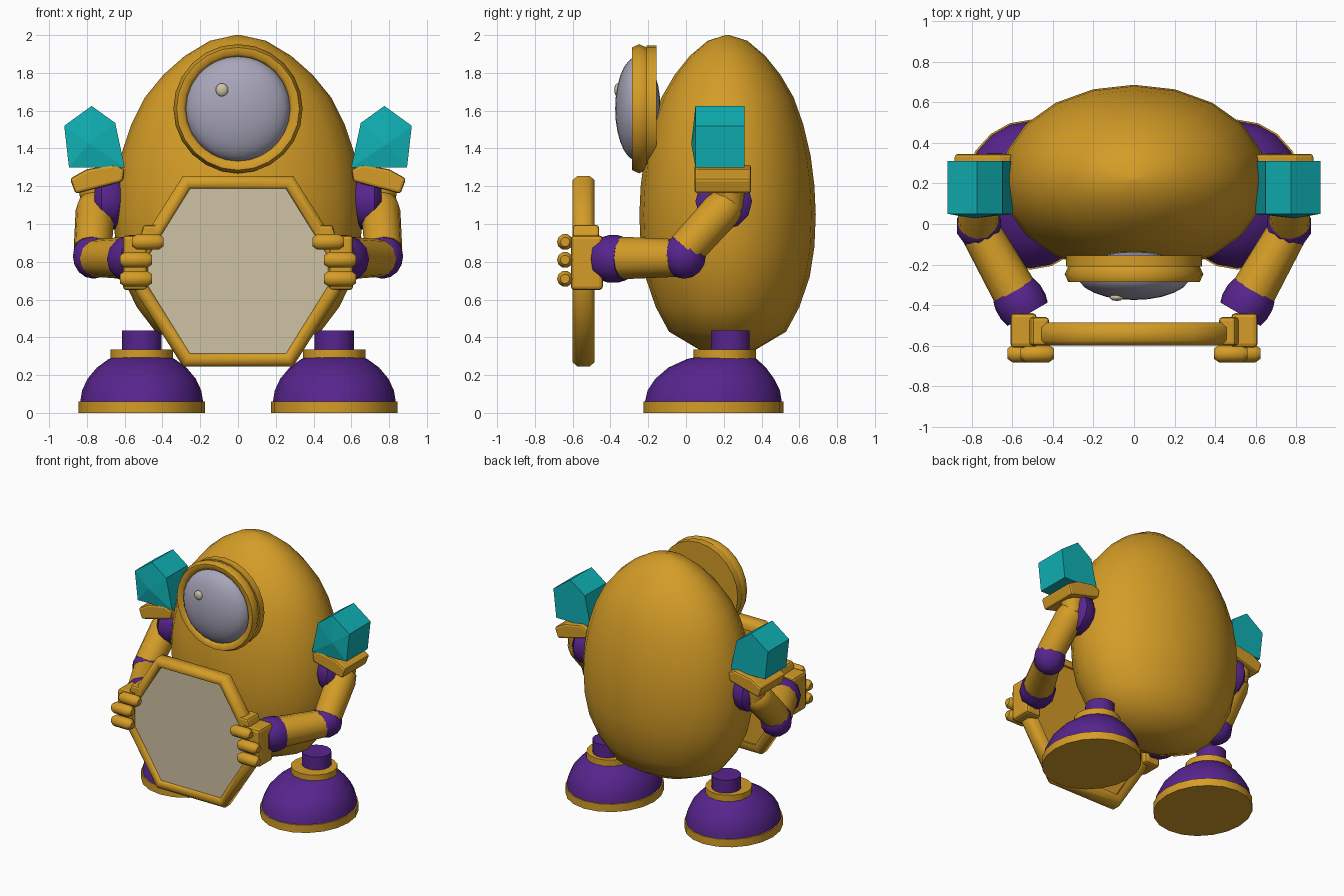
import bpy, bmesh, math
from mathutils import Vector, Matrix

if "Cube" in bpy.data.objects:
    bpy.data.objects.remove(bpy.data.objects["Cube"])


def material(name, rgb):
    m = bpy.data.materials.new(name)
    m.diffuse_color = (*rgb, 1)
    m.use_nodes = True
    m.node_tree.nodes["Principled BSDF"].inputs["Base Color"].default_value = m.diffuse_color
    return m


GOLD = material("gold", (0.66, 0.335, 0.02))
PURPLE = material("purple", (0.095, 0.018, 0.27))
TEAL = material("teal", (0.005, 0.44, 0.46))
GREY = material("lavender_grey", (0.39, 0.38, 0.49))
CREAM = material("cream", (0.62, 0.54, 0.37))


def finish(name, bm, mat, angle=35, bevel=0):
    """Turn a bmesh into a named object with one colour."""
    bmesh.ops.recalc_face_normals(bm, faces=bm.faces)
    me = bpy.data.meshes.new(name)
    bm.to_mesh(me)
    bm.free()
    me.materials.append(mat)
    ob = bpy.data.objects.new(name, me)
    bpy.context.collection.objects.link(ob)
    bpy.ops.object.select_all(action='DESELECT')
    ob.select_set(True)
    bpy.context.view_layer.objects.active = ob
    if angle:
        bpy.ops.object.shade_smooth_by_angle(angle=math.radians(angle))
    if bevel:
        mod = ob.modifiers.new("bevel", 'BEVEL')
        mod.width = bevel
        mod.segments = 2
    return ob


def loft(name, rings, mat, cx=0, n=20, angle=45, matrix=None):
    """Stack elliptical rings (z, rx, ry, cy); cap both ends."""
    bm = bmesh.new()
    loops = []
    for z, rx, ry, cy in rings:
        loops.append([bm.verts.new((cx + rx * math.cos(2 * math.pi * i / n),
                                    cy + ry * math.sin(2 * math.pi * i / n), z))
                      for i in range(n)])
    for a, b in zip(loops, loops[1:]):
        for i in range(n):
            j = (i + 1) % n
            bm.faces.new((a[i], a[j], b[j], b[i]))
    bm.faces.new(loops[0])
    bm.faces.new(loops[-1])
    if matrix:
        bm.transform(matrix)
    return finish(name, bm, mat, angle)


def tube(name, a, b, profile, mat, n=12, angle=45):
    """Round part from a to b; profile is (fraction along, radius)."""
    a, b = Vector(a), Vector(b)
    d = b - a
    m = Matrix.Translation(a) @ d.to_track_quat('Z', 'Y').to_matrix().to_4x4()
    return loft(name, [(t * d.length, r, r, 0) for t, r in profile], mat, 0, n, angle, m)


def ball(name, c, r, mat, n=16, m=10):
    bm = bmesh.new()
    bmesh.ops.create_uvsphere(bm, u_segments=n, v_segments=m, radius=1)
    bm.transform(Matrix.Translation(c) @ Matrix.Diagonal((*r, 1)))
    return finish(name, bm, mat, 60)


def prism(name, pts, y0, y1, mat, bevel=0, apex=None):
    """Extrude an x-z outline along y; apex makes a faceted front."""
    bm = bmesh.new()
    f = [bm.verts.new((x, y0, z)) for x, z in pts]
    k = [bm.verts.new((x, y1, z)) for x, z in pts]
    n = len(pts)
    for i in range(n):
        bm.faces.new((f[i], f[(i + 1) % n], k[(i + 1) % n], k[i]))
    bm.faces.new(k)
    if apex:
        p = bm.verts.new(apex)
        for i in range(n):
            bm.faces.new((f[i], f[(i + 1) % n], p))
    else:
        bm.faces.new(f)
    return finish(name, bm, mat, 0, bevel)


def hoop(name, outline, section, mat, angle=40):
    """Closed rim: outline(scale offset) gives x-z points, section is (offset, y)."""
    bm = bmesh.new()
    loops = [[bm.verts.new((x, y, z)) for x, z in outline(o)] for o, y in section]
    n = len(loops[0])
    for a, b in zip(loops, loops[1:] + loops[:1]):
        for i in range(n):
            j = (i + 1) % n
            bm.faces.new((a[i], a[j], b[j], b[i]))
    return finish(name, bm, mat, angle)


# Egg-shaped body
egg = [(0.325, 0.05), (0.335, 0.15), (0.43, 0.31), (0.56, 0.38), (0.72, 0.435),
       (0.88, 0.46), (1.05, 0.467), (1.2, 0.46), (1.36, 0.44), (1.53, 0.40),
       (1.67, 0.35), (1.79, 0.28), (1.89, 0.20), (1.97, 0.105), (2.0, 0.01)]
loft("body", [(z, r * 1.41, r, 0.22) for z, r in egg], GOLD, angle=80)

# Eye: backing disc, rim, eyeball and glint
EZ = 1.61


def circle(r):
    return [(r * math.cos(2 * math.pi * i / 24), EZ + r * math.sin(2 * math.pi * i / 24))
            for i in range(24)]


tube("eye_backing", (0, -0.155, EZ), (0, -0.21, EZ), [(0, 0.335), (1, 0.335)], GOLD, 24)
hoop("eye_rim", circle, [(0.275, -0.21), (0.325, -0.21), (0.342, -0.248),
                         (0.325, -0.285), (0.29, -0.285), (0.275, -0.26)], GOLD, 60)
ball("eyeball", (0, -0.255, EZ), (0.278, 0.12, 0.278), GREY, 24, 14)
ball("eye_glint", (-0.085, -0.362, 1.71), (0.035, 0.018, 0.035), CREAM, 10, 8)


# Octagonal shield
def octagon(o):
    q = [(0.25 + 0.55 * o, 0.43 + o), (0.47 + o, 0.075 + 0.4 * o)]
    right = [q[0], q[1], (q[1][0], -q[1][1]), (q[0][0], -q[0][1])]
    pts = right + [(-x, z) for x, z in reversed(right)]
    return [(x, 0.75 + z) for x, z in pts]


hoop("shield_frame", octagon, [(0.005, -0.575), (0.018, -0.598), (0.052, -0.6), (0.075, -0.575),
                               (0.075, -0.51), (0.052, -0.485), (0.005, -0.485)], GOLD, 60)
prism("shield_back", octagon(0.02), -0.57, -0.50, GOLD)
prism("shield_panel", octagon(0.01), -0.578, -0.571, CREAM)

for s, side in ((-1, "left"), (1, "right")):
    # Foot and leg
    loft(side + "_foot_sole", [(0, 0.335, 0.37, 0.145), (0.06, 0.335, 0.37, 0.145)], GOLD, s * 0.51)
    loft(side + "_foot_dome", [(0.06, 0.325, 0.362, 0.145), (0.12, 0.315, 0.35, 0.147),
                               (0.18, 0.287, 0.315, 0.152), (0.24, 0.237, 0.258, 0.165),
                               (0.285, 0.175, 0.185, 0.19), (0.3, 0.13, 0.13, 0.205)],
         PURPLE, s * 0.51, angle=60)
    loft(side + "_ankle_ring", [(0.28, 0.165, 0.165, 0.205), (0.335, 0.165, 0.165, 0.205)],
         GOLD, s * 0.51, 16)
    loft(side + "_leg", [(0.3, 0.105, 0.105, 0.235), (0.435, 0.105, 0.105, 0.235)],
         PURPLE, s * 0.51, 14)

    # Arm: shoulder joint, upper arm, elbow, forearm, wrist
    tube(side + "_shoulder_joint", (s * 0.61, 0.2, 1.12), (s * 0.76, 0.2, 1.12),
         [(0, 0.11), (0.3, 0.15), (0.75, 0.15), (1, 0.11)], PURPLE, 12)
    tube(side + "_upper_arm", (s * 0.77, 0.0, 0.865), (s * 0.75, 0.25, 1.14),
         [(0, 0.1), (0.75, 0.105), (0.92, 0.09), (1, 0.05)], GOLD)
    tube(side + "_shoulder_post", (s * 0.755, 0.23, 1.08), (s * 0.765, 0.23, 1.22),
         [(0, 0.07), (1, 0.085)], GOLD)
    ball(side + "_elbow", (s * 0.765, -0.01, 0.83), (0.115, 0.115, 0.12), PURPLE, 10, 8)
    tube(side + "_forearm", (s * 0.75, -0.05, 0.82), (s * 0.58, -0.35, 0.82),
         [(0, 0.1), (1, 0.113)], GOLD)
    tube(side + "_wrist", (s * 0.595, -0.325, 0.815), (s * 0.525, -0.445, 0.815),
         [(0, 0.115), (0.3, 0.126), (0.7, 0.126), (1, 0.115)], PURPLE)

    # Hand gripping the shield edge
    prism(side + "_palm", [(s * 0.61, 0.65), (s * 0.48, 0.65), (s * 0.48, 0.94), (s * 0.61, 0.94)],
          -0.61, -0.44, GOLD, 0.02)
    prism(side + "_thumb", [(s * 0.52, 0.93), (s * 0.42, 0.93), (s * 0.42, 0.995), (s * 0.50, 0.995)],
          -0.6, -0.46, GOLD, 0.015)
    for i, (z, x0, x1) in enumerate(((0.905, 0.395, 0.56), (0.81, 0.455, 0.625), (0.71, 0.455, 0.625))):
        finger = tube(f"{side}_finger_{i + 1}", (s * x0, -0.64, z), (s * x1, -0.64, z),
                      [(0, 0.025), (0.15, 0.043), (0.85, 0.043), (1, 0.025)], GOLD, 10)

    # Shoulder plate with a crystal on top
    prism(side + "_shoulder_plate", [(s * 0.89, 1.24), (s * 0.86, 1.16), (s * 0.61, 1.225),
                                     (s * 0.60, 1.29), (s * 0.66, 1.315), (s * 0.8, 1.29)],
          0.045, 0.345, GOLD, 0.015)
    prism(side + "_crystal", [(s * 0.92, 1.52), (s * 0.775, 1.625), (s * 0.65, 1.535),
                              (s * 0.60, 1.30), (s * 0.895, 1.30)],
          0.05, 0.31, TEAL, apex=(s * 0.79, 0.028, 1.425))
